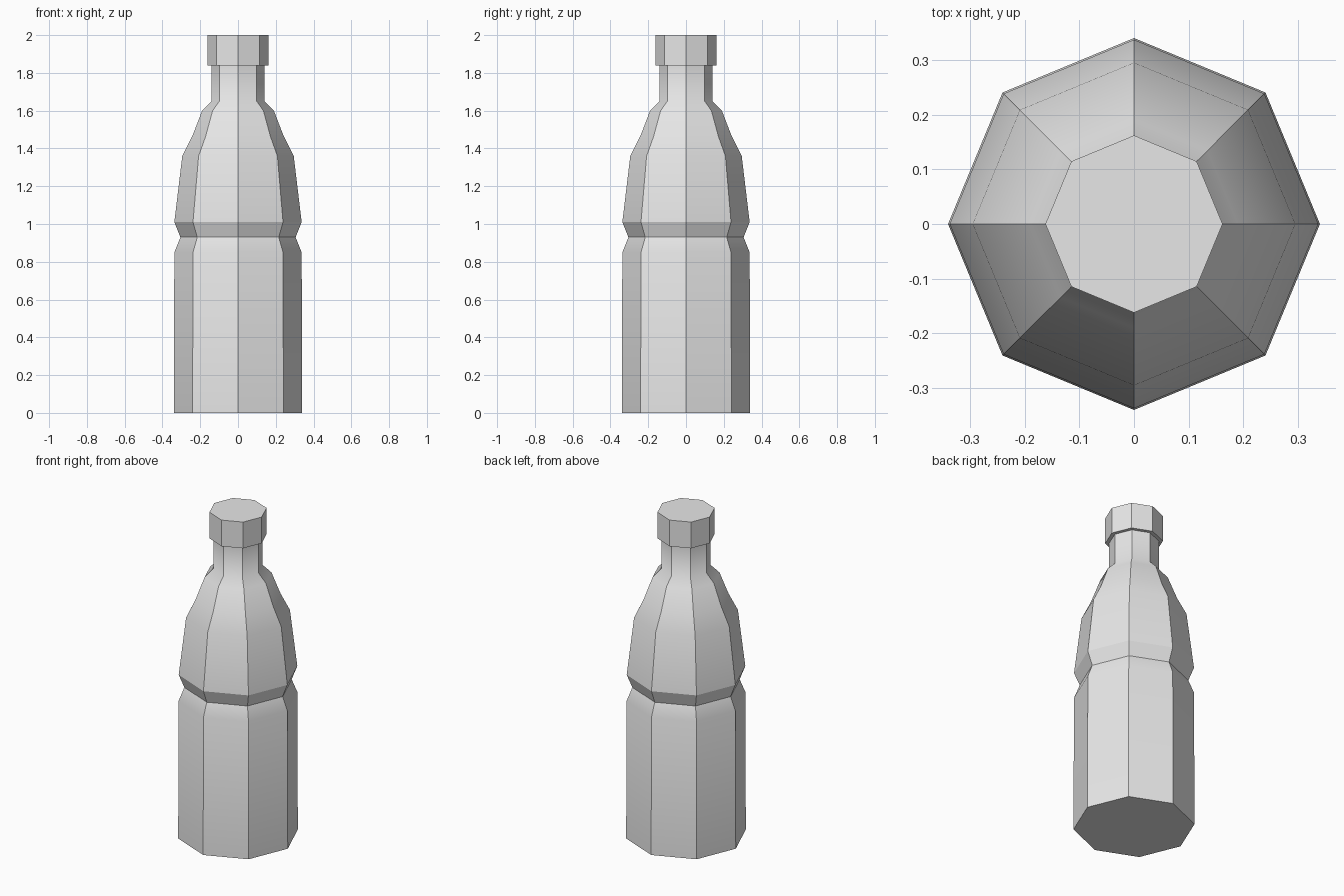
import bpy
import bmesh
from math import cos, sin, pi

SIDES = 8

cube = bpy.data.objects.get("Cube")
if cube:
    bpy.data.objects.remove(cube, do_unlink=True)

grey = bpy.data.materials.new("light_grey")
grey.use_nodes = True
grey.diffuse_color = (0.8, 0.8, 0.8, 1)
grey.node_tree.nodes["Principled BSDF"].inputs["Base Color"].default_value = (0.8, 0.8, 0.8, 1)


def lathe(name, profile, creases=()):
    """Closed octagonal solid from (radius, height) points; creases are sharp ring heights."""
    bm = bmesh.new()
    rings = [[bm.verts.new((r * cos(2 * pi * i / SIDES), r * sin(2 * pi * i / SIDES), z))
              for i in range(SIDES)] for r, z in profile]
    for low, high in zip(rings, rings[1:]):
        for i in range(SIDES):
            j = (i + 1) % SIDES
            bm.faces.new((low[i], low[j], high[j], high[i]))
    bm.faces.new(rings[0][::-1])
    bm.faces.new(rings[-1])

    # Facets stay crisp side to side and flow smoothly up the profile
    sharp_heights = [profile[0][1], profile[-1][1], *creases]
    for face in bm.faces:
        face.smooth = True
    for edge in bm.edges:
        a, b = (v.co.z for v in edge.verts)
        is_ring = abs(a - b) < 1e-5
        edge.smooth = is_ring and all(abs(a - h) > 1e-4 for h in sharp_heights)

    mesh = bpy.data.meshes.new(name)
    bm.to_mesh(mesh)
    bm.free()
    mesh.materials.append(grey)
    obj = bpy.data.objects.new(name, mesh)
    bpy.context.collection.objects.link(obj)
    return obj


# Bottle body: straight base, pinched waist, tapering shoulder and neck
lathe("bottle_body", [
    (0.34, 0), (0.337, 0.85), (0.305, 0.93), (0.337, 1.01), (0.295, 1.36),
    (0.242, 1.465), (0.19, 1.6), (0.14, 1.65), (0.14, 1.84),
], creases=(0.93, 1.01))

# Screw cap
lathe("bottle_cap", [(0.162, 1.838), (0.162, 2.0)])
